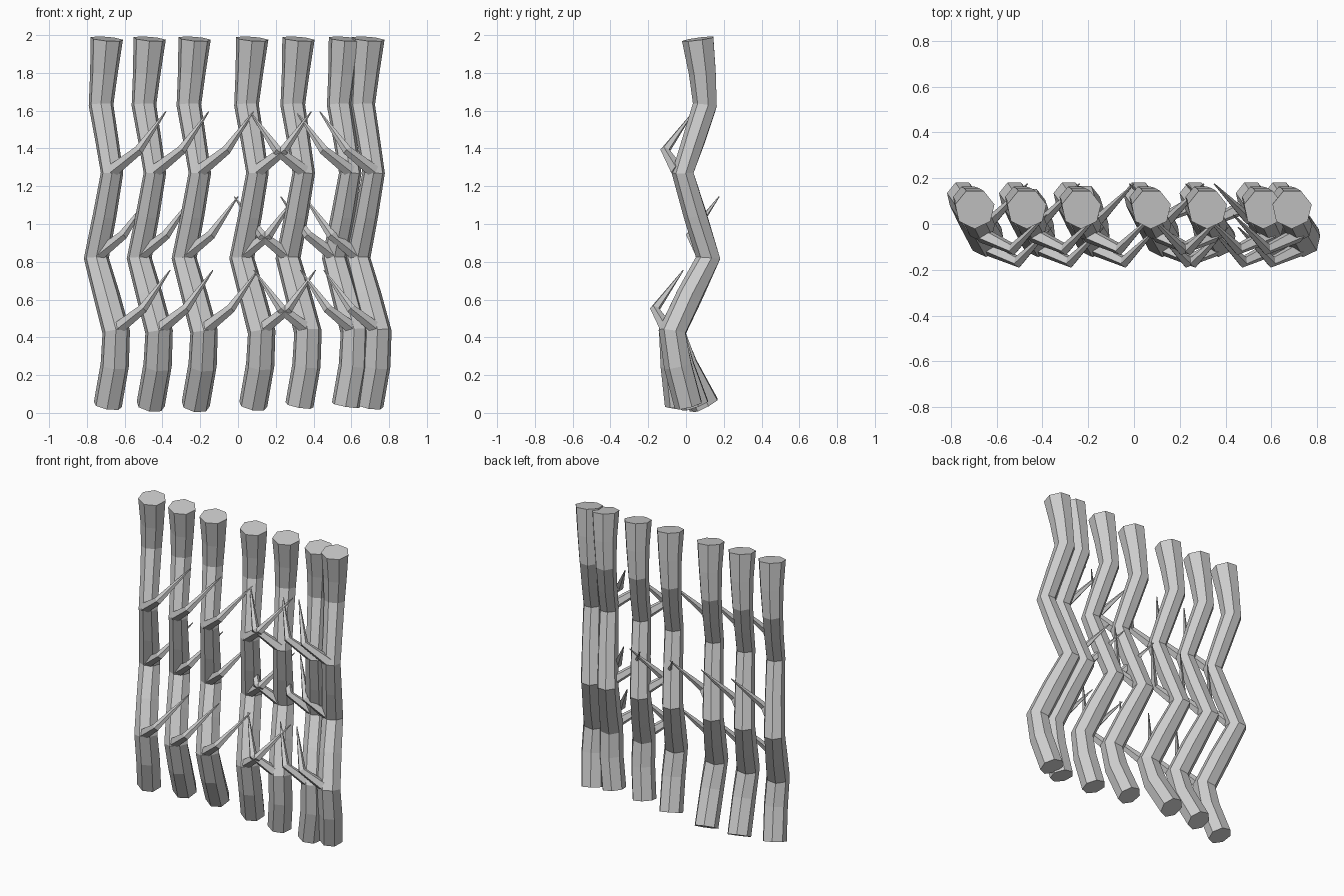
import bpy, bmesh, math
from mathutils import Vector

if "Cube" in bpy.data.objects:
    bpy.data.objects.remove(bpy.data.objects["Cube"])

grey = bpy.data.materials.new("grey_bark")
grey.diffuse_color = (0.6, 0.6, 0.6, 1)
grey.use_nodes = True
grey.node_tree.nodes["Principled BSDF"].inputs["Base Color"].default_value = grey.diffuse_color


def tube(name, path, sides):
    """Sweep a polygon along (point, radius) pairs and cap both ends."""
    pts = [Vector(p) for p, r in path]
    bm = bmesh.new()
    rings = []
    for i, (p, r) in enumerate(path):
        a, b = pts[max(i - 1, 0)], pts[min(i + 1, len(pts) - 1)]
        t = (b - a).normalized()
        u = Vector((0, 1, 0)).cross(t).normalized()
        v = t.cross(u)
        ring = []
        for k in range(sides):
            ang = -math.pi / 2 + 2 * math.pi * k / sides
            ring.append(bm.verts.new(pts[i] + r * (math.cos(ang) * u + math.sin(ang) * v)))
        rings.append(ring)
    for low, high in zip(rings, rings[1:]):
        for k in range(sides):
            n = (k + 1) % sides
            bm.faces.new((low[k], low[n], high[n], high[k]))
    bm.faces.new(rings[0][::-1])
    bm.faces.new(rings[-1])
    bmesh.ops.recalc_face_normals(bm, faces=bm.faces)
    mesh = bpy.data.meshes.new(name)
    bm.to_mesh(mesh)
    bm.free()
    mesh.materials.append(grey)
    obj = bpy.data.objects.new(name, mesh)
    bpy.context.collection.objects.link(obj)


# Shared wavy trunk centreline: x offset, y, z, radius (from low to high)
WAVE = [
    (0.05, -0.07, 0.43, 0.075), (0.0, 0.02, 0.62, 0.072),
    (-0.055, 0.12, 0.82, 0.068), (-0.01, 0.05, 1.05, 0.064),
    (0.028, -0.015, 1.27, 0.061), (0.0, 0.045, 1.45, 0.063),
    (-0.03, 0.103, 1.63, 0.067), (-0.015, 0.09, 1.80, 0.075),
    (0.0, 0.066, 1.98, 0.088),
]
# Each trunk: x position, y of its foot, side its thorns lean to
TRUNKS = [
    (-0.695, 0.03, 1), (-0.468, 0.09, 1), (-0.23, 0.105, 1), (0.075, 0.05, 1),
    (0.32, -0.01, -1), (0.566, -0.035, -1), (0.69, 0.015, -1),
]
# Bent thorn relative to the trunk centre
THORN = [((0.0, -0.03, 0.01), 0.036), ((0.14, -0.095, 0.12), 0.026),
         ((0.285, 0.055, 0.325), 0.003)]

for n, (x, foot_y, side) in enumerate(TRUNKS, 1):
    # Trunk, with its own foot below the shared wave
    path = [((x + 0.005, foot_y, 0.04), 0.077),
            ((x + 0.042, -0.07 + 0.35 * (foot_y + 0.07), 0.25), 0.077)]
    path += [((x + dx, y, z), r) for dx, y, z, r in WAVE]
    tube(f"trunk_{n}", path, 7)
    # Three thorns, one at each bend
    for level, i in enumerate((0, 2, 4), 1):
        dx, y, z, _ = WAVE[i]
        tube(f"thorn_{n}_{level}",
             [((x + dx + side * p[0], y + p[1], z + p[2]), r) for p, r in THORN], 5)
